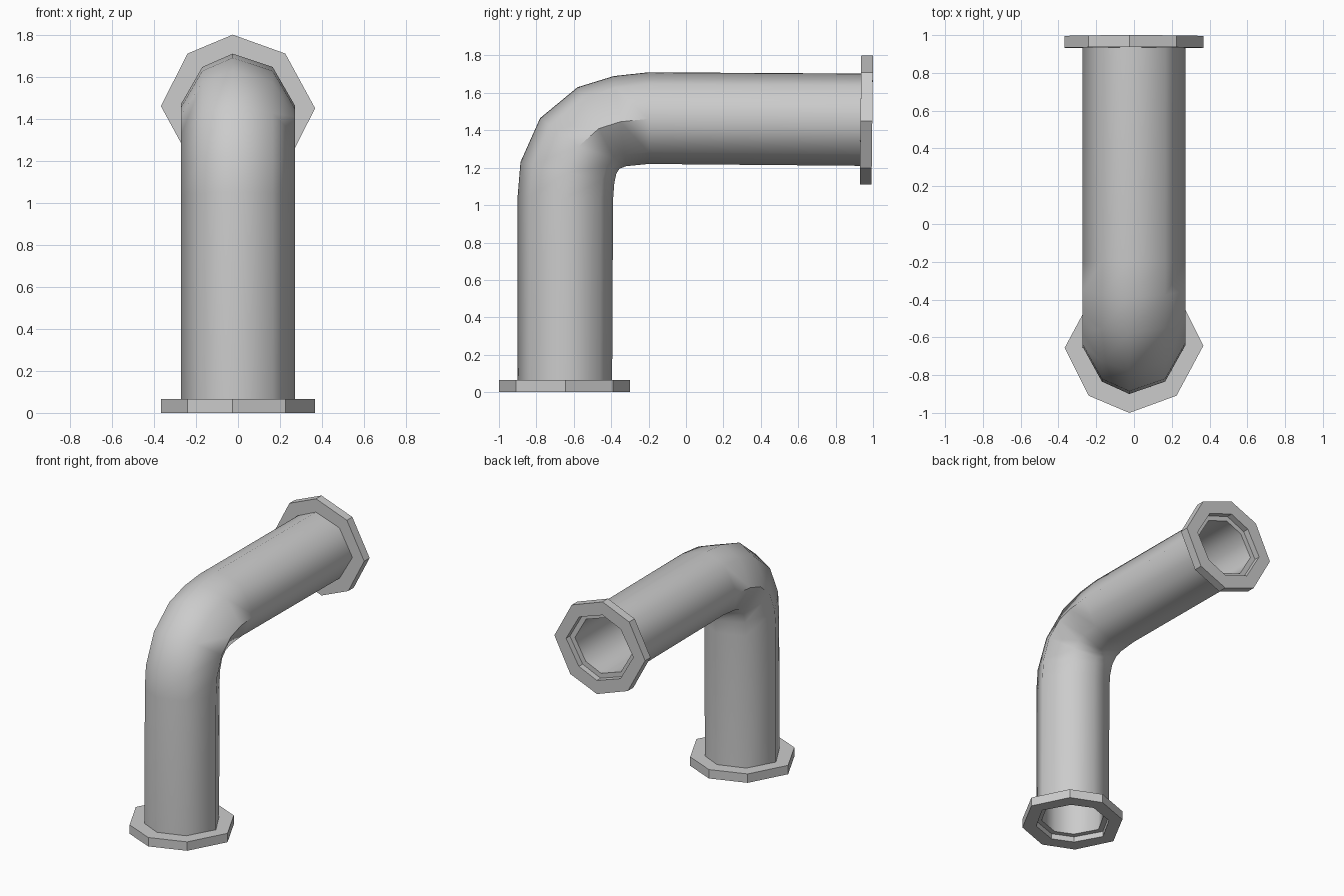
import bpy, bmesh, math
from mathutils import Vector

if "Cube" in bpy.data.objects:
    bpy.data.objects.remove(bpy.data.objects["Cube"])

# Half octagons (x, fraction of the ring's half height); other half is point-mirrored
def octagon(half):
    return half + [(-u, -v) for u, v in half]

PIPE = octagon([(-0.025, 1), (0.165, 0.74), (0.272, -0.015), (0.17, -0.74)])
FLANGE = octagon([(-0.025, 1), (0.225, 0.74), (0.367, -0.015), (0.24, -0.74)])


def ring(profile, outer, inner, scale=1.0):
    """Place a profile between an outer-bend and an inner-bend (y, z) point."""
    o, i = Vector((0, *outer)), Vector((0, *inner))
    mid, half = (o + i) / 2, (o - i) / 2
    return [mid + (half * v + Vector((u, 0, 0))) * scale for u, v in profile]


def loft(name, rings):
    """Skin a closed loop of rings into one solid."""
    bm = bmesh.new()
    loops = [[bm.verts.new(p) for p in r] for r in rings]
    for a, b in zip(loops, loops[1:] + loops[:1]):
        for k in range(len(a)):
            n = (k + 1) % len(a)
            bm.faces.new((a[k], a[n], b[n], b[k]))
    bmesh.ops.recalc_face_normals(bm, faces=bm.faces)
    mesh = bpy.data.meshes.new(name)
    bm.to_mesh(mesh)
    bm.free()
    obj = bpy.data.objects.new(name, mesh)
    bpy.context.collection.objects.link(obj)
    return obj


# Elbow pipe: outer skin one way, inner skin back
path = [((-0.9, 0.04), (-0.395, 0.04)), ((-0.9, 1.05), (-0.39, 1.03)),
        ((-0.885, 1.23), (-0.383, 1.12)), ((-0.78, 1.465), (-0.372, 1.17)),
        ((-0.58, 1.63), (-0.355, 1.195)), ((-0.385, 1.69), (-0.32, 1.208)),
        ((-0.2, 1.71), (-0.2, 1.22)), ((0.955, 1.703), (0.95, 1.21))]
pipe = loft("elbow_pipe",
            [ring(PIPE, o, i) for o, i in path] +
            [ring(PIPE, o, i, 0.85) for o, i in reversed(path)])
bpy.context.view_layer.objects.active = pipe
pipe.select_set(True)
bpy.ops.object.shade_smooth_by_angle(angle=math.radians(60))


# Flanges: collars standing proud of the recessed pipe ends
def flange(name, out_a, out_b, in_a, in_b):
    loft(name, [ring(FLANGE, *out_a), ring(FLANGE, *out_b),
                ring(PIPE, *in_b), ring(PIPE, *in_a)])


flange("bottom_flange",
       ((-1.0, 0), (-0.3, 0)), ((-1.0, 0.065), (-0.3, 0.065)),
       ((-0.9, 0), (-0.395, 0)), ((-0.9, 0.065), (-0.395, 0.065)))
flange("end_flange",
       ((1.0, 1.8), (0.992, 1.11)), ((0.937, 1.8), (0.929, 1.11)),
       ((0.999, 1.703), (0.993, 1.21)), ((0.936, 1.703), (0.93, 1.21)))
